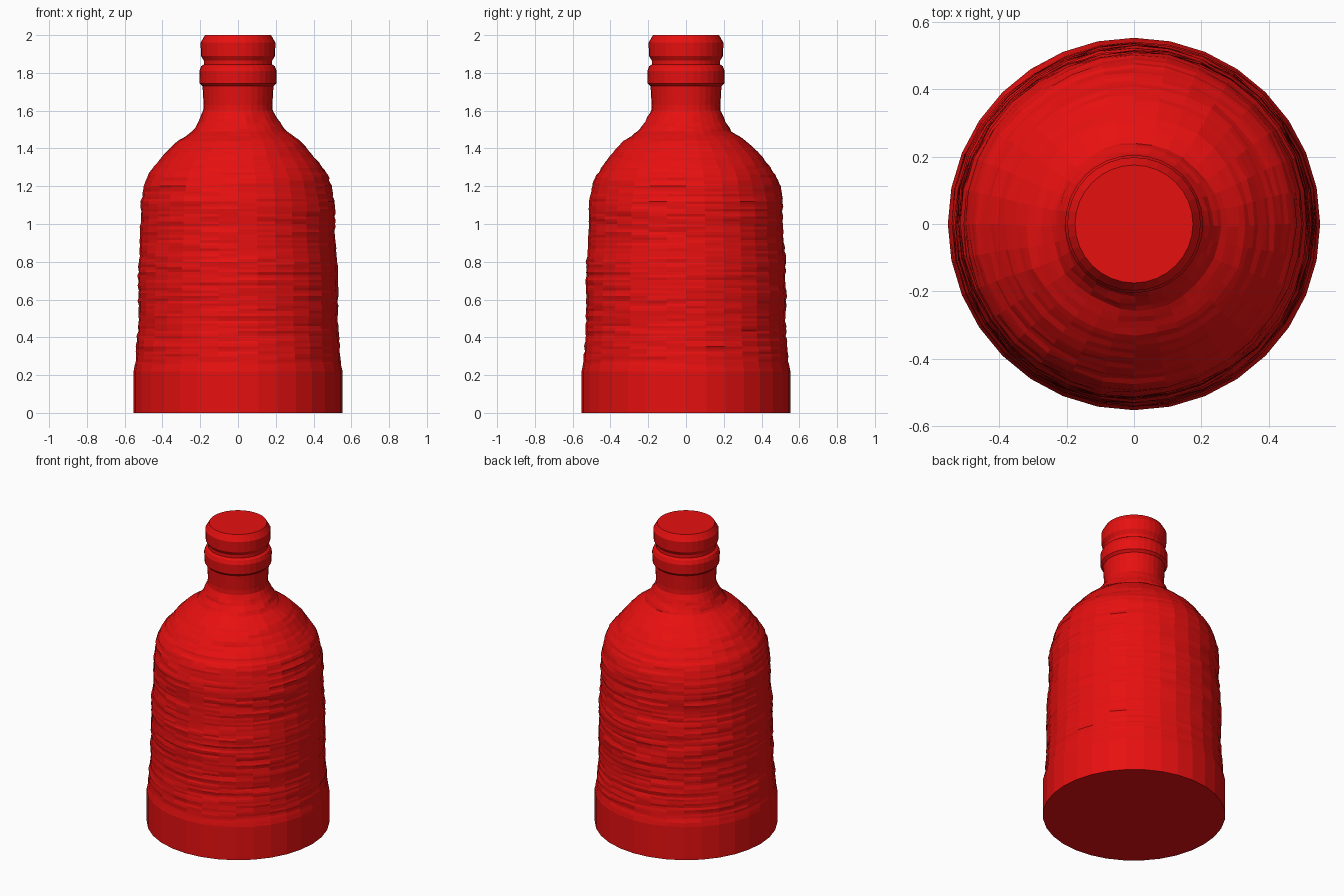
import bpy, bmesh, math
from mathutils import Vector, noise

if "Cube" in bpy.data.objects:
    bpy.data.objects.remove(bpy.data.objects["Cube"])

SIDES = 32

# Bottle silhouette as (radius, height)
PROFILE = [
    (0.553, 0.0), (0.553, 0.22), (0.542, 0.27), (0.536, 0.38), (0.527, 0.50),
    (0.530, 0.62), (0.527, 0.80), (0.518, 0.90), (0.515, 1.00), (0.513, 1.12),
    (0.497, 1.20), (0.475, 1.26), (0.440, 1.31), (0.385, 1.38), (0.325, 1.44),
    (0.250, 1.49), (0.215, 1.54), (0.184, 1.60), (0.182, 1.63), (0.186, 1.70),
    (0.188, 1.73), (0.203, 1.745), (0.205, 1.81), (0.195, 1.835), (0.181, 1.845),
    (0.181, 1.865), (0.196, 1.89), (0.198, 1.96), (0.175, 2.0),
]
ROUGH_LOW, ROUGH_HIGH = 0.22, 1.62   # hand-wrapped rough zone
STEP = 0.014


def refine(points):
    """Add many thin rows inside the rough zone."""
    rows = [points[0]]
    for (r0, z0), (r1, z1) in zip(points, points[1:]):
        n = 1
        if z0 >= ROUGH_LOW and z1 <= ROUGH_HIGH:
            n = max(1, round((z1 - z0) / STEP))
        for i in range(1, n + 1):
            t = i / n
            rows.append((r0 + (r1 - r0) * t, z0 + (z1 - z0) * t))
    return rows


def roughness(a, z):
    """Horizontally stretched ripples, fading out at the base and neck."""
    fade = min(1.0, max(0.0, (z - ROUGH_LOW) / 0.08),
               max(0.0, (ROUGH_HIGH - z) / 0.08))
    c, s = math.cos(a), math.sin(a)
    fine = noise.noise(Vector((c * 3, s * 3, z * 38)))
    broad = noise.noise(Vector((c * 1.2 + 7, s * 1.2, z * 9)))
    return fade * (0.008 * fine + 0.006 * broad)


# Bottle body: lathe with rippled rows
bm = bmesh.new()
rings = []
for r, z in refine(PROFILE):
    ring = []
    for i in range(SIDES):
        a = 2 * math.pi * i / SIDES
        rr = r + roughness(a, z)
        # shoulder leans slightly outwards to the right and front
        lean = 0.008 * max(0.0, 1 - abs(z - 1.47) / 0.12)
        ring.append(bm.verts.new((rr * math.cos(a) + lean,
                                  rr * math.sin(a) - lean, z)))
    rings.append(ring)
for low, high in zip(rings, rings[1:]):
    for i in range(SIDES):
        j = (i + 1) % SIDES
        bm.faces.new((low[i], low[j], high[j], high[i]))
bm.faces.new(rings[0][::-1])
bm.faces.new(rings[-1])

mesh = bpy.data.meshes.new("bottle")
bm.to_mesh(mesh)
bm.free()
bottle = bpy.data.objects.new("bottle", mesh)
bpy.context.collection.objects.link(bottle)

# Single flat red
red = bpy.data.materials.new("red")
red.diffuse_color = (0.8, 0.005, 0.005, 1)
red.use_nodes = True
red.node_tree.nodes["Principled BSDF"].inputs["Base Color"].default_value = red.diffuse_color
mesh.materials.append(red)
